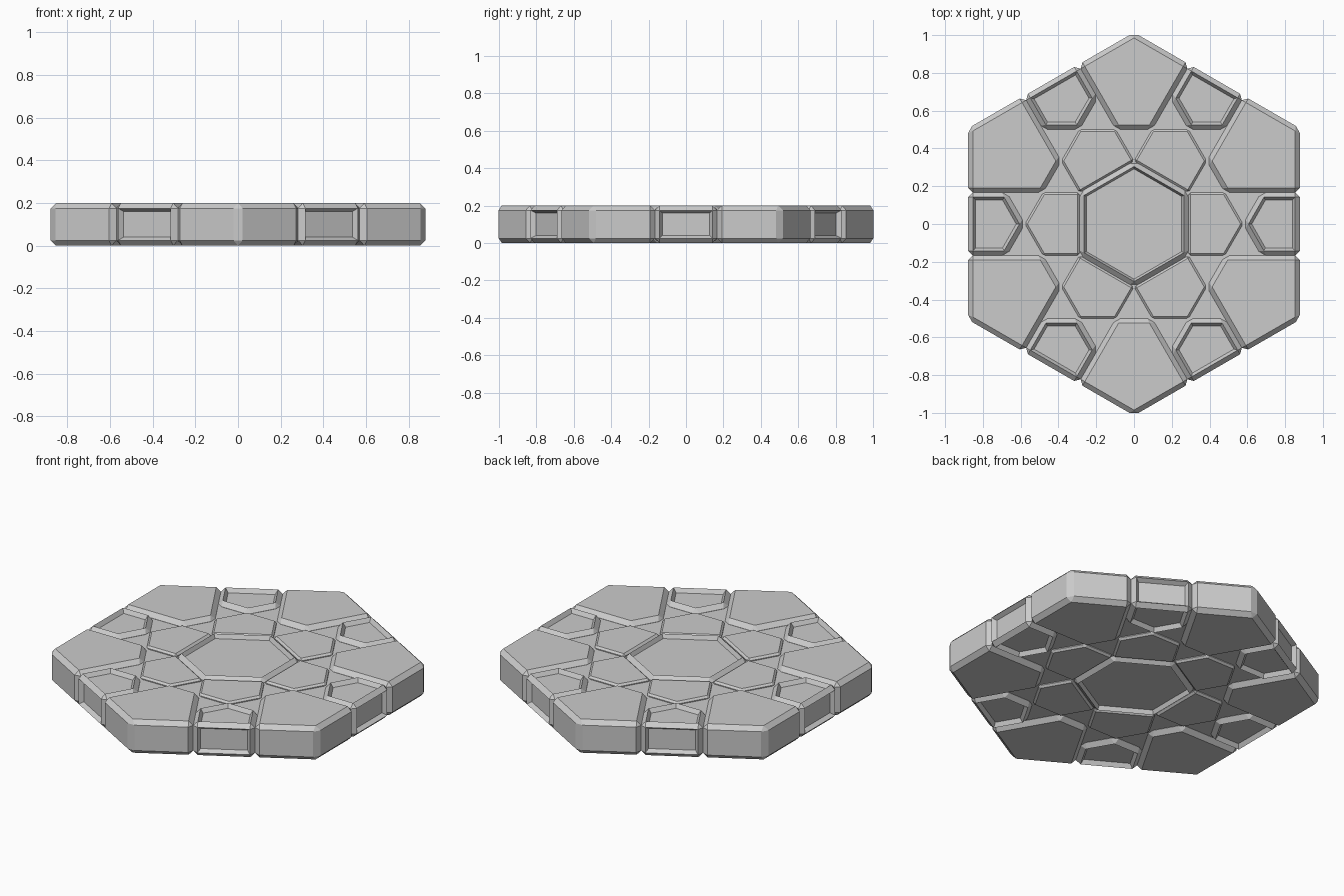
import bpy, bmesh, math
from mathutils import Vector

if "Cube" in bpy.data.objects:
    bpy.data.objects.remove(bpy.data.objects["Cube"])

A = 0.878            # apothem of the outer rim
S = 1 / math.sqrt(3)
H = S / 2            # apothem of the centre hexagon
T = 0.2              # tile thickness


def prism(name, pts, z0, z1, bevel=0.0, panels=(), inset=0.015, depth=0.024):
    """Bevelled prism; faces pointing along 'panels' get a sunken panel."""
    bm = bmesh.new()
    base = bm.faces.new([bm.verts.new((x, y, z0)) for x, y in pts])
    ext = bmesh.ops.extrude_face_region(bm, geom=[base])
    bmesh.ops.translate(bm, vec=(0, 0, z1 - z0),
                        verts=[v for v in ext["geom"] if isinstance(v, bmesh.types.BMVert)])
    bmesh.ops.recalc_face_normals(bm, faces=bm.faces)
    if bevel:
        bmesh.ops.bevel(bm, geom=list(bm.edges), offset=bevel, offset_type='OFFSET',
                        segments=1, affect='EDGES', profile=0.5)
    bm.normal_update()
    for d in panels:
        hits = [f for f in bm.faces if f.normal.dot(Vector(d)) > 0.99]
        face = max(hits, key=lambda f: f.calc_area())
        bmesh.ops.inset_region(bm, faces=[face], thickness=inset, depth=0.0,
                               use_even_offset=True)
        bmesh.ops.translate(bm, vec=Vector(d) * -depth, verts=list(face.verts))
        bm.normal_update()
    me = bpy.data.meshes.new(name)
    bm.to_mesh(me)
    bm.free()
    return me


def place(name, me, angle=0.0):
    ob = bpy.data.objects.new(name, me)
    ob.rotation_euler.z = angle
    bpy.context.collection.objects.link(ob)


def hexagon(apothem):
    r = apothem / math.cos(math.pi / 6)
    return [(r * math.cos(math.radians(30 + 60 * k)),
             r * math.sin(math.radians(30 + 60 * k))) for k in range(6)]


UP, DOWN, OUT = (0, 0, 1), (0, 0, -1), (1, 0, 0)

# Core slab: floor of the triangular gaps between the stones
place("core_slab", prism("core_slab", hexagon(0.848), 0.026, T - 0.026))

# Centre hexagon with a sunken panel above and below
place("center_hexagon", prism("center_hexagon", hexagon(H), 0, T, 0.025,
                              (UP, DOWN), inset=0.011))

# Edge stones: sunken panels on top, bottom and outer side
edge = prism("edge_stone", [(A, -1/6), (A, 1/6), (0.673, 1/6), (S, 0), (0.673, -1/6)],
             0, T, 0.025, (UP, DOWN, OUT))

# Inner stones: slightly lower, fine chamfer
inner = prism("inner_stone", [(H, -1/6), (0.481, -1/6), (S, 0), (0.481, 1/6), (H, 1/6)],
              0.01, T - 0.01, 0.011)

# Corner stones: built around the +y corner
R = A / math.cos(math.pi / 6)
sx = A * 0.5 - math.sin(math.pi / 3) / 6      # edge joint moved out to the rim
sy = A * math.sin(math.pi / 3) + 0.5 / 6
corner = prism("corner_stone", [(0, R), (-sx, sy), (-H / 3, 0.5), (H / 3, 0.5), (sx, sy)],
               0, T, 0.025)

for k in range(6):
    a = k * math.pi / 3
    place(f"edge_stone_{k}", edge, a)
    place(f"inner_stone_{k}", inner, a)
    place(f"corner_stone_{k}", corner, a)
